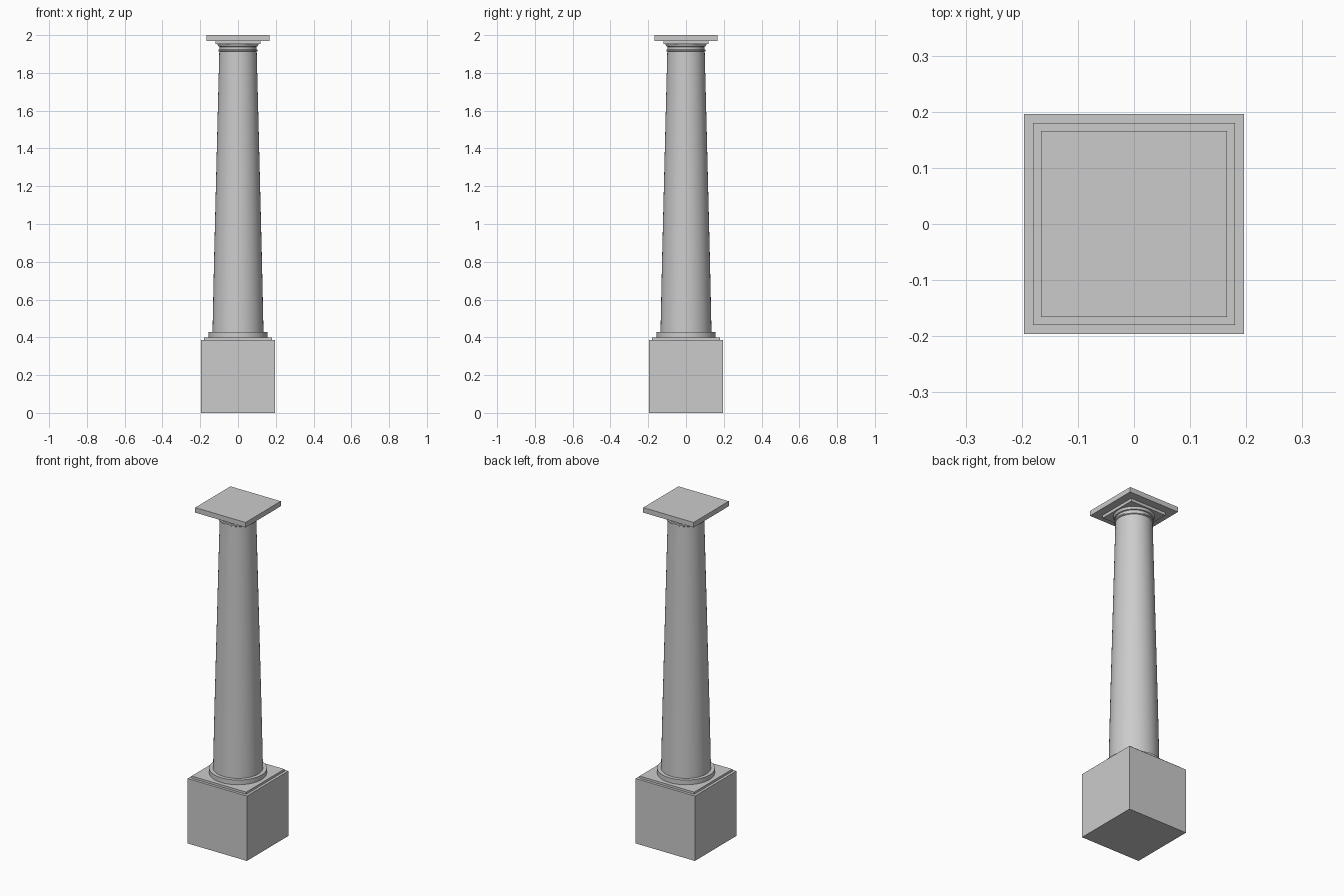
import bpy, math

if "Cube" in bpy.data.objects:
    bpy.data.objects.remove(bpy.data.objects["Cube"])

SEGMENTS = 64


def slab(name, half, z0, z1):
    """Square block centred on the axis between two heights."""
    bpy.ops.mesh.primitive_cube_add(size=1, location=(0, 0, (z0 + z1) / 2))
    ob = bpy.context.object
    ob.name = name
    ob.scale = (2 * half, 2 * half, z1 - z0)
    bpy.ops.object.transform_apply(location=False, rotation=False, scale=True)
    return ob


def turned(name, profile):
    """Closed solid of revolution from (radius, z) points, bottom to top."""
    n = SEGMENTS
    verts = [(r * math.cos(2 * math.pi * i / n), r * math.sin(2 * math.pi * i / n), z)
             for r, z in profile for i in range(n)]
    faces = [(k * n + i, k * n + (i + 1) % n, (k + 1) * n + (i + 1) % n, (k + 1) * n + i)
             for k in range(len(profile) - 1) for i in range(n)]
    faces.append(tuple(reversed(range(n))))
    faces.append(tuple(range((len(profile) - 1) * n, len(profile) * n)))
    mesh = bpy.data.meshes.new(name)
    mesh.from_pydata(verts, [], faces)
    ob = bpy.data.objects.new(name, mesh)
    bpy.context.collection.objects.link(ob)
    bpy.ops.object.select_all(action='DESELECT')
    ob.select_set(True)
    bpy.context.view_layer.objects.active = ob
    bpy.ops.object.shade_smooth_by_angle(angle=math.radians(30))
    return ob


# Square pedestal and its thin step
slab("pedestal", 0.196, 0.0, 0.387)
slab("pedestal_step", 0.18, 0.387, 0.40)

# Round base moulding
turned("base_ring", [(0.156, 0.40), (0.156, 0.428)])

# Tapered shaft
turned("shaft", [(0.135, 0.428), (0.127, 0.80), (0.117, 1.20), (0.107, 1.60), (0.099, 1.915)])

# Astragal ring, neck and flaring echinus
turned("neck_mouldings", [
    (0.099, 1.912), (0.104, 1.915), (0.104, 1.922), (0.098, 1.925),
    (0.098, 1.938), (0.104, 1.940), (0.106, 1.946), (0.110, 1.953)])

# Square capital plate and wide abacus
slab("capital_plate", 0.118, 1.953, 1.97)
slab("abacus", 0.166, 1.97, 2.0)
